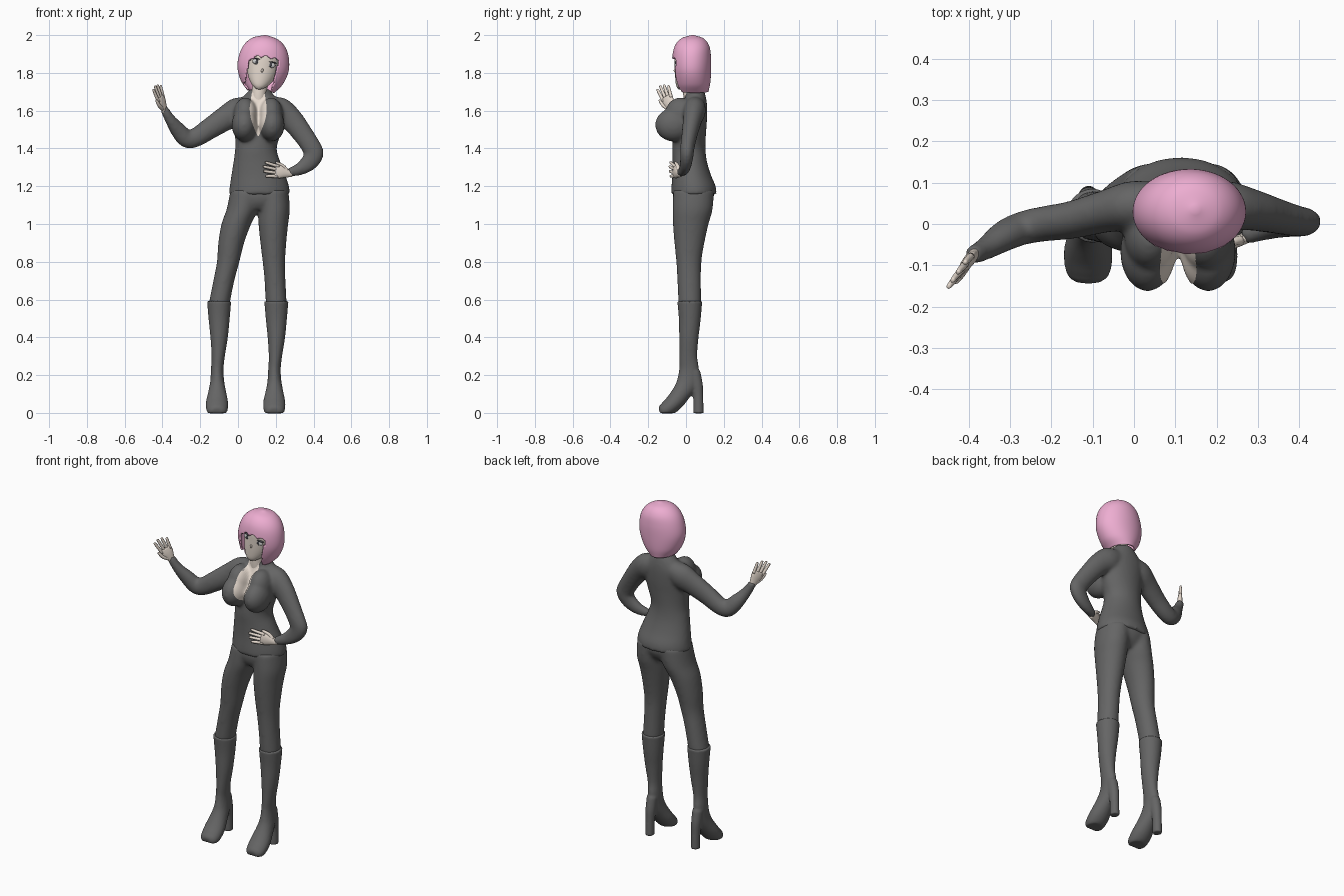
import bpy, bmesh, math
from mathutils import Vector, Matrix
from mathutils.bvhtree import BVHTree

if "Cube" in bpy.data.objects:
    bpy.data.objects.remove(bpy.data.objects["Cube"])

X, Y, Z = Vector((1, 0, 0)), Vector((0, 1, 0)), Vector((0, 0, 1))


def material(name, color):
    m = bpy.data.materials.new(name)
    m.diffuse_color = (*color, 1)
    m.use_nodes = True
    m.node_tree.nodes["Principled BSDF"].inputs["Base Color"].default_value = m.diffuse_color
    return m


SKIN = material("skin", (0.80, 0.71, 0.63))
PINK = material("pink", (0.85, 0.42, 0.64))
CLOTH = material("dark_grey_cloth", (0.13, 0.13, 0.13))
DARK = material("dark", (0.06, 0.06, 0.07))
WHITE = material("eye_white", (0.6, 0.63, 0.6))


def finish(bm, name, mat=CLOTH, matrix=None):
    bmesh.ops.recalc_face_normals(bm, faces=bm.faces)
    for f in bm.faces:
        f.smooth = True
    me = bpy.data.meshes.new(name)
    bm.to_mesh(me)
    bm.free()
    ob = bpy.data.objects.new(name, me)
    bpy.context.collection.objects.link(ob)
    me.materials.append(mat)
    if matrix:
        ob.matrix_world = matrix
    return ob


def spline(secs, n):
    """Catmull-Rom through sections (x, y, z, radius, radius)."""
    s = [Vector(a) for a in secs]
    s = [s[0] * 2 - s[1]] + s + [s[-1] * 2 - s[-2]]
    out = []
    for a, b, c, d in zip(s, s[1:], s[2:], s[3:]):
        for k in range(n):
            t = k / n
            out.append(0.5 * (2 * b + (c - a) * t + (2 * a - 5 * b + 4 * c - d) * t * t
                              + (3 * b - a - 3 * c + d) * t ** 3))
    return out + [s[-2]]


def loft_bm(secs, ref=X, flat=False, sides=24, n=4):
    """Elliptic tube; first radius lies along ref, flat keeps rings level."""
    bm = bmesh.new()
    pts = spline(secs, n)
    rings = []
    for i, p in enumerate(pts):
        a, b = pts[max(i - 1, 0)], pts[min(i + 1, len(pts) - 1)]
        t = Z if flat else Vector((b - a)[:3]).normalized()
        v = (ref - t * ref.dot(t)).normalized()
        u = v.cross(t)
        ra, rb = max(p[3], 0.002), max(p[4], 0.002)
        rings.append([bm.verts.new(Vector(p[:3]) + v * ra * math.cos(2 * math.pi * k / sides)
                                   + u * rb * math.sin(2 * math.pi * k / sides)) for k in range(sides)])
    for r, q in zip(rings, rings[1:]):
        for k in range(sides):
            j = (k + 1) % sides
            bm.faces.new((r[k], r[j], q[j], q[k]))
    bm.faces.new(rings[0])
    bm.faces.new(rings[-1])
    return bm


def loft(name, secs, mat=CLOTH, matrix=None, **kw):
    return finish(loft_bm(secs, **kw), name, mat, matrix)


def ball(name, c, r, mat=CLOTH, matrix=None):
    bm = bmesh.new()
    bmesh.ops.create_uvsphere(bm, u_segments=24, v_segments=14, radius=1)
    bm.transform(Matrix.Translation(c) @ Matrix.Diagonal((*r, 1)))
    return finish(bm, name, mat, matrix)


def join(obs, name):
    bpy.ops.object.select_all(action='DESELECT')
    for o in obs:
        o.select_set(True)
    bpy.context.view_layer.objects.active = obs[0]
    bpy.ops.object.join()
    obs[0].name = name
    return obs[0]


def fuse(obs, name, voxel=0.009, smooth=4):
    """Blend overlapping volumes into one smooth skin."""
    ob = join(obs, name)
    m = ob.modifiers.new("remesh", 'REMESH')
    m.mode, m.voxel_size, m.use_smooth_shade = 'VOXEL', voxel, True
    s = ob.modifiers.new("smooth", 'SMOOTH')
    s.factor, s.iterations = 0.5, smooth
    return ob


# jacket: torso, bust and both sleeves
torso = loft("torso", [
    (.113, .042, 1.155, .162, .121), (.113, .04, 1.20, .157, .117), (.108, .03, 1.26, .143, .102),
    (.10, .02, 1.33, .124, .091), (.095, .015, 1.40, .110, .088), (.105, .02, 1.48, .122, .086),
    (.11, .03, 1.55, .13, .081), (.11, .045, 1.62, .125, .067), (.112, .05, 1.67, .088, .056),
    (.115, .045, 1.715, .05, .048)], flat=True, sides=40)
bust = [ball("bust", (x, -.067, 1.525), (.067, .097, .088)) for x in (.033, .180)]
bust += [ball("upper_bust", (x, -.03, 1.58), (.062, .082, .09)) for x in (.038, .176)]
sleeve_wave = loft("sleeve", [
    (.06, .05, 1.63, .05, .05), (0, .045, 1.597, .06, .074), (-.07, .03, 1.557, .051, .065),
    (-.15, .01, 1.505, .046, .057), (-.22, 0, 1.46, .043, .051), (-.27, -.01, 1.45, .041, .048),
    (-.315, -.03, 1.495, .037, .043), (-.36, -.06, 1.555, .028, .029), (-.394, -.077, 1.615, .023, .022)], ref=Y)
sleeve_hip = loft("sleeve", [
    (.16, .05, 1.63, .05, .05), (.22, .045, 1.60, .06, .072), (.28, .035, 1.555, .051, .063),
    (.34, .02, 1.48, .043, .055), (.387, .008, 1.41, .038, .052), (.402, .005, 1.37, .036, .052),
    (.375, 0, 1.325, .032, .046), (.325, -.01, 1.29, .028, .034), (.265, -.03, 1.27, .022, .022)], ref=Y)
jacket = fuse([torso, sleeve_wave, sleeve_hip] + bust, "jacket", .009, 10)

# trousers: pelvis and two legs
LEG_Z = (1.18, 1.08, 1.0, .9, .8, .7, .57)
LEG_Y = (.04, .035, .025, .018, .015, .017, .02)
LEG_RX = (.085, .084, .079, .069, .06, .056, .056)
LEG_RY = (.108, .107, .095, .08, .067, .063, .061)
parts = [loft("pelvis", [(.113, .04, 1.22, .12, .09), (.113, .04, 1.16, .150, .110),
                         (.11, .035, 1.11, .12, .098), (.107, .03, 1.075, .06, .07)], flat=True, sides=32)]
for xs in ((.045, .024, -.009, -.036, -.052, -.075, -.101), (.182, .191, .187, .187, .19, .196, .203)):
    parts.append(loft("leg", list(zip(xs, LEG_Y, LEG_Z, LEG_RX, LEG_RY)), flat=True))
fuse(parts, "trousers", .009, 14)

# heeled boots
for side, x in (("right", -.1), ("left", .203)):
    bm = loft_bm([(x, .02, .592, .064, .066), (x, .02, .5, .056, .058), (x, .015, .4, .046, .051),
                  (x - .005, .012, .3, .035, .047), (x - .01, .016, .23, .033, .052),
                  (x - .01, .008, .165, .037, .056), (x - .01, -.018, .115, .046, .05),
                  (x - .011, -.06, .058, .058, .047), (x - .011, -.1, .022, .057, .042),
                  (x - .011, -.126, .01, .048, .034), (x - .011, -.14, .006, .03, .022)], sides=32)
    for v in bm.verts:
        v.co.z = max(v.co.z, -.002)
    boot = finish(bm, "boot")
    heel = loft("heel", [(x - .01, .042, .22, .03, .034), (x - .01, .055, .15, .029, .034),
                         (x - .01, .064, .09, .025, .027), (x - .01, .066, -.002, .025, .027)], flat=True)
    fuse([boot, heel], side + "_boot", .007, 2)


# hands
def hand(name, pos, f, w):
    f = Vector(f).normalized()
    w = Vector(w)
    w = (w - f * w.dot(f)).normalized()
    m = Matrix((w, f.cross(w), f)).transposed().to_4x4()
    m.translation = pos
    obs = [loft("palm", [(0, 0, -.02, .016, .013), (0, 0, .02, .026, .014),
                         (0, 0, .05, .035, .013), (0, 0, .078, .032, .009)], SKIN, m)]
    for i, length in enumerate((.05, .066, .072, .064)):
        x = -.026 + .0175 * i
        obs.append(loft("finger", [(x, 0, .06, .009, .009), (x * 1.2, 0, .075 + length * .5, .0085, .008),
                                   (x * 1.35, 0, .072 + length, .007, .006),
                                   (x * 1.36, 0, .077 + length, .003, .003)], SKIN, m, sides=10))
    obs.append(loft("thumb", [(.012, 0, .012, .012, .011), (.034, .003, .04, .01, .01),
                              (.044, .004, .075, .007, .007), (.045, .004, .081, .003, .003)],
                    SKIN, m, sides=10))
    join(obs, name)


hand("waving_hand", (-.390, -.077, 1.605), (-.045, -.052, .135), (-.55, -.8, -.1))
hand("hip_hand", (.268, -.035, 1.268), (-.14, -.055, .025), (0, 0, 1))

# open neckline: skin strip laid onto the jacket front
bpy.context.view_layer.update()
tree = BVHTree.FromObject(jacket, bpy.context.evaluated_depsgraph_get())
bm = bmesh.new()
rows = []
for i in range(41):
    z = 1.465 + .235 * i / 40
    half = .045 * math.sin(min(1, (z - 1.46) / .15) * math.pi / 2) - max(0, z - 1.62) * .15
    row = []
    for k in range(17):
        x = .107 + half * (k / 8 - 1)
        hit = tree.ray_cast(Vector((x, -1, z)), Y)[0]
        row.append(bm.verts.new((x, (hit.y if hit else 0) - .004, z)))
    rows.append(row)
for a, b in zip(rows, rows[1:]):
    for k in range(16):
        bm.faces.new((a[k], a[k + 1], b[k + 1], b[k]))
finish(bm, "neckline_skin", SKIN)
loft("neck", [(.108, .03, 1.62, .045, .04), (.112, .025, 1.70, .04, .04), (.13, .03, 1.79, .04, .04)], SKIN)

# face, tilted to one side
HEAD = Matrix.Translation((.137, .03, 1.852)) @ Matrix.Rotation(.22, 4, 'Y')
loft("face", [(0, -.06, -.142, .01, .01), (0, -.046, -.122, .04, .036), (0, -.026, -.08, .069, .061),
              (0, -.015, -.02, .085, .075), (0, -.01, .05, .088, .08), (0, -.005, .1, .068, .06),
              (0, 0, .12, .03, .03)], SKIN, HEAD, flat=True, sides=32)
for s in (-1, 1):
    ball("eye", (s * .04, -.079, -.001), (.022, .009, .015), WHITE, HEAD)
    ball("iris", (s * .038, -.085, -.001), (.008, .005, .011), DARK, HEAD)
    ball("eyelash", (s * .042, -.081, .014), (.026, .010, .0035), DARK, HEAD)
ball("nose", (0, -.087, -.04), (.006, .008, .012), SKIN, HEAD)
ball("mouth", (0, -.082, -.078), (.014, .004, .002), DARK, HEAD)

# bobbed hair with a face opening and a ragged fringe
bm = loft_bm([(0, .005, -.15, .072, .084), (0, .003, -.1, .112, .096), (0, 0, -.03, .136, .103),
              (0, 0, .04, .131, .102), (0, .002, .095, .108, .09), (0, .004, .132, .067, .06),
              (0, .005, .15, .008, .008)], flat=True, sides=80, n=9)
gone = []
for f in bm.faces:
    c = f.calc_center_median()
    fringe = .036 + .007 * math.sin(c.x * 130) - abs(c.x) * .15
    front = c.y < -.02 and abs(c.x - .14 * c.z) < .077 and c.z < fringe
    if front or (len(f.verts) > 4 and c.z < 0):
        gone.append(f)
bmesh.ops.delete(bm, geom=gone, context='FACES')
edge = [v for v in bm.verts if v.is_boundary and v.co.y < -.01]
for _ in range(3):
    bmesh.ops.smooth_vert(bm, verts=edge, factor=.3, use_axis_x=True, use_axis_z=True)
hair = finish(bm, "hair", PINK, Matrix.Translation((.135, .03, 1.85)) @ Matrix.Rotation(.09, 4, 'Y'))
solid = hair.modifiers.new("thickness", 'SOLIDIFY')
solid.thickness, solid.offset = .01, -1
